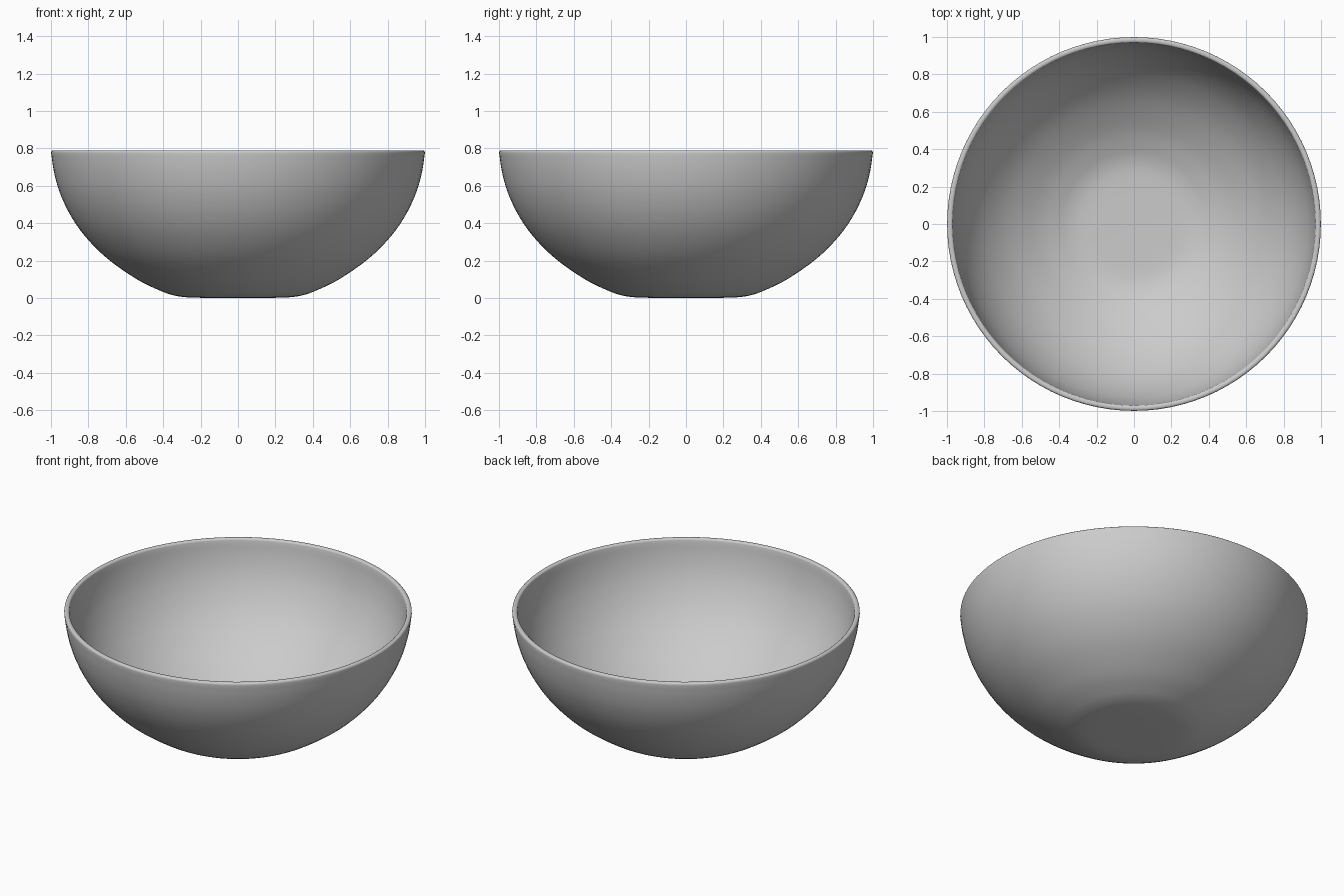
import bpy, bmesh, math
from mathutils import Vector

if "Cube" in bpy.data.objects:
    bpy.data.objects.remove(bpy.data.objects["Cube"])

SEGMENTS = 96
WALL = 0.03

# outer wall half-profile (radius, height), foot to rim
outer = [(0.0, 0.0), (0.15, 0.001), (0.27, 0.004), (0.345, 0.015), (0.42, 0.041),
         (0.54, 0.10), (0.70, 0.212), (0.82, 0.333), (0.90, 0.45),
         (0.955, 0.57), (0.985, 0.68), (0.999, 0.775)]


def smooth_curve(points, steps=4):
    """Catmull-Rom curve through the points."""
    pts = [Vector(p) for p in points]
    pts = [2 * pts[0] - pts[1]] + pts + [2 * pts[-1] - pts[-2]]
    result = []
    for a, b, c, d in zip(pts, pts[1:], pts[2:], pts[3:]):
        for i in range(steps):
            t = i / steps
            result.append(0.5 * (2 * b + (c - a) * t + (2 * a - 5 * b + 4 * c - d) * t * t
                                 + (3 * b - a - 3 * c + d) * t ** 3))
    return result + [pts[-2]]


wall = smooth_curve(outer)

# inner wall: outer curve offset by the wall thickness
inner = []
for i, p in enumerate(wall):
    t = (wall[min(i + 1, len(wall) - 1)] - wall[max(i - 1, 0)]).normalized()
    inner.append(p + WALL * Vector((-t.y, t.x)))
inner[0].x = 0.0

# slightly rounded rim joins both walls
rim = [Vector(p) for p in ((0.998, 0.784), (0.993, 0.789), (0.985, 0.79), (0.976, 0.789), (0.971, 0.785))]
profile = wall + rim + inner[::-1]

# bowl: profile spun around z
bm = bmesh.new()
verts = [bm.verts.new((p.x, 0, p.y)) for p in profile]
edges = [bm.edges.new(pair) for pair in zip(verts, verts[1:])]
bmesh.ops.spin(bm, geom=verts + edges, cent=(0, 0, 0), axis=(0, 0, 1),
               angle=math.tau, steps=SEGMENTS, use_merge=True)
bmesh.ops.remove_doubles(bm, verts=bm.verts, dist=0.0003)
bmesh.ops.recalc_face_normals(bm, faces=bm.faces)
mesh = bpy.data.meshes.new("bowl")
bm.to_mesh(mesh)
bm.free()
bowl = bpy.data.objects.new("bowl", mesh)
bpy.context.collection.objects.link(bowl)
for poly in mesh.polygons:
    poly.use_smooth = True
